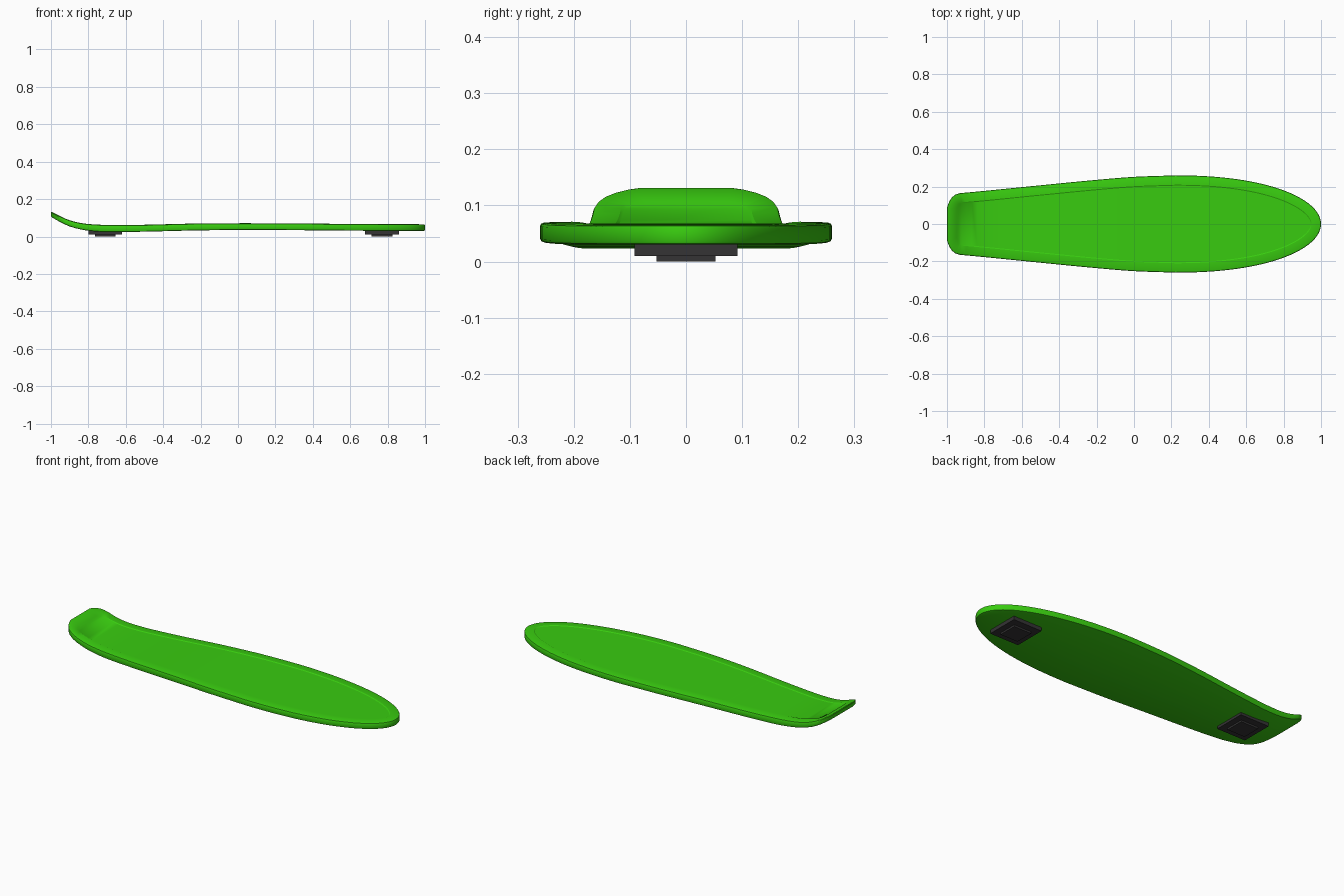
import bpy, bmesh, math

if "Cube" in bpy.data.objects:
    bpy.data.objects.remove(bpy.data.objects["Cube"])


def material(name, rgb):
    m = bpy.data.materials.new(name)
    m.diffuse_color = (*rgb, 1)
    m.use_nodes = True
    m.node_tree.nodes["Principled BSDF"].inputs["Base Color"].default_value = m.diffuse_color
    return m


def spline(pts, x):
    """Smooth curve height at x through the given points."""
    n = len(pts)
    x = min(max(x, pts[0][0]), pts[-1][0])
    i = next(k for k in range(n - 1) if x <= pts[k + 1][0])

    def slope(k):
        a, b = pts[max(k - 1, 0)], pts[min(k + 1, n - 1)]
        return (b[1] - a[1]) / (b[0] - a[0])
    (x0, y0), (x1, y1) = pts[i], pts[i + 1]
    h = x1 - x0
    t = (x - x0) / h
    return ((2*t**3 - 3*t*t + 1) * y0 + (t**3 - 2*t*t + t) * h * slope(i)
            + (3*t*t - 2*t**3) * y1 + (t**3 - t*t) * h * slope(i + 1))


# Side profile of the deck: flat board with a kicked-up tail
TOP = [(-1, .134), (-.95, .107), (-.9, .086), (-.85, .073), (-.8, .066), (-.7, .061),
       (-.5, .062), (-.25, .068), (0, .070), (.3, .069), (.65, .066), (1, .065)]
BOTTOM = [(-1, .106), (-.95, .077), (-.9, .054), (-.85, .040), (-.8, .031), (-.7, .024),
          (-.5, .026), (-.25, .032), (0, .035), (.3, .034), (.65, .031), (1, .030)]

# Half outline from the blunt tail to the rounded nose tip
TAIL = [(-1, .085), (-.995, .103), (-.985, .126), (-.972, .144), (-.955, .157)]
WIDTH = [(-.93, .165), (-.8, .177), (-.5, .207), (-.2, .236), (0, .252), (.22, .26)]
half = list(TAIL)
half += [(-.93 + 1.15 * k / 40, spline(WIDTH, -.93 + 1.15 * k / 40)) for k in range(40)]
for k in range(33):
    u = math.sin(math.pi / 2 * k / 32)
    half.append((.22 + .78 * u, .26 * math.sqrt(max(0, 1 - u ** 2.2))))
half[-1] = (1, 0)


def inset(d):
    """Half outline moved inward by d."""
    out = []
    for i, (x, y) in enumerate(half):
        ax, ay = half[i - 1] if i else (x, -y)
        bx, by = half[i + 1] if i < len(half) - 1 else (half[i - 1][0], -half[i - 1][1])
        tx, ty = bx - ax, by - ay
        length = math.hypot(tx, ty)
        out.append((x + d * ty / length, y - d * tx / length))
    out[0] = (out[0][0] if d == 0 else -1 + d, half[0][1] - .25 * d)
    out[-1] = (1 - d, 0)
    return out


# Deck: rounded edge, rim and shallow recessed standing area
bm = bmesh.new()
rings = []
for d, curve, dz in [(.007, BOTTOM, 0), (.002, BOTTOM, .002), (0, BOTTOM, .006),
                     (0, TOP, -.006), (.002, TOP, -.002), (.007, TOP, 0),
                     (.05, TOP, .001), (.055, TOP, -.002)]:
    pts = inset(d)
    pts += [(x, -y) for x, y in reversed(pts[:-1])]
    rings.append([bm.verts.new((x, y, spline(curve, x) + dz)) for x, y in pts])
n = len(rings[0])
for a, b in zip(rings, rings[1:]):
    for i in range(n):
        j = (i + 1) % n
        bm.faces.new((a[i], a[j], b[j], b[i]))
for ring in (rings[0], rings[-1]):
    m = len(half)
    for i in range(m - 2):
        bm.faces.new((ring[i], ring[i + 1], ring[n - 2 - i], ring[n - 1 - i]))
    bm.faces.new((ring[m - 2], ring[m - 1], ring[m]))
bmesh.ops.recalc_face_normals(bm, faces=bm.faces)
mesh = bpy.data.meshes.new("deck")
bm.to_mesh(mesh)
bm.free()
deck = bpy.data.objects.new("deck", mesh)
bpy.context.collection.objects.link(deck)
mesh.materials.append(material("deck_green", (.04, .6, .005)))
bpy.context.view_layer.objects.active = deck
deck.select_set(True)
bpy.ops.object.shade_smooth_by_angle(angle=math.radians(30))

# Truck mounts: a wide plate with a smaller plate below it
dark = material("mount_dark", (.035, .033, .035))


def box(name, x, sx, sy, z0, z1):
    bpy.ops.mesh.primitive_cube_add(size=1, location=(x, 0, (z0 + z1) / 2))
    ob = bpy.context.object
    ob.name = name
    ob.scale = (sx, sy, z1 - z0)
    ob.data.materials.append(dark)


for side, x in (("tail", -.71), ("nose", .77)):
    box(side + "_riser_pad", x, .18, .184, .01, .036)
    box(side + "_base_plate", x, .11, .106, 0, .012)
